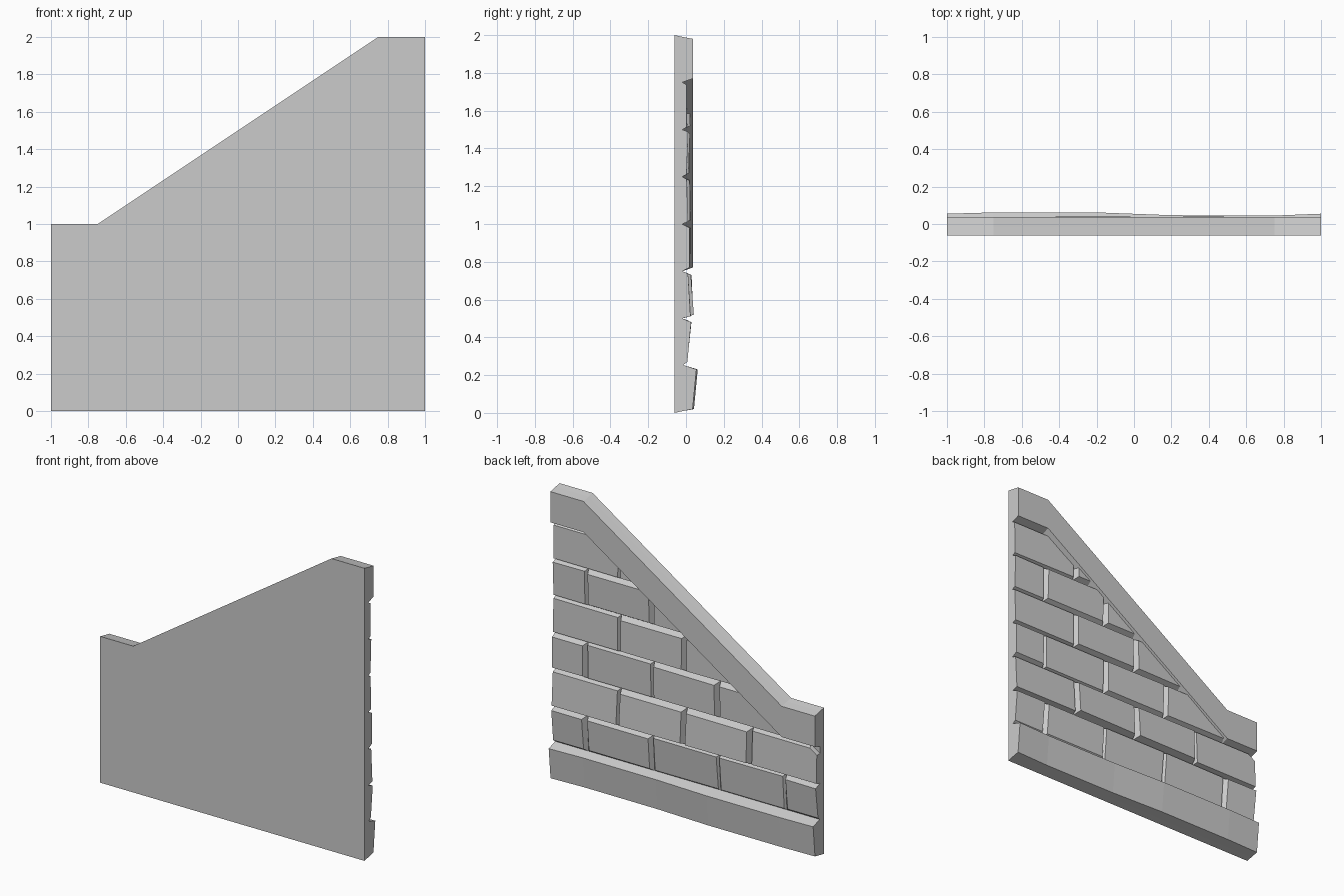
import bpy, bmesh, random
from mathutils import Vector

if "Cube" in bpy.data.objects:
    bpy.data.objects.remove(bpy.data.objects["Cube"])

random.seed(4)
FRONT, MORTAR, BACK = -0.062, -0.02, 0.037
TOP = [(-1, 1), (-0.75, 1), (0.75, 2), (1, 2)]      # stepped, sloping top edge


def finish(name, bm):
    bmesh.ops.recalc_face_normals(bm, faces=bm.faces[:])
    mesh = bpy.data.meshes.new(name)
    bm.to_mesh(mesh)
    bm.free()
    obj = bpy.data.objects.new(name, mesh)
    bpy.context.collection.objects.link(obj)
    return obj


def loft(bm, rings):
    """Skin closed rings of points and cap both ends; returns new vertices."""
    loops = [[bm.verts.new(p) for p in ring] for ring in rings]
    for a, b in zip(loops, loops[1:]):
        for i in range(len(a)):
            j = (i + 1) % len(a)
            bm.faces.new((a[i], a[j], b[j], b[i]))
    bm.faces.new(loops[0])
    bm.faces.new(loops[-1])
    return [v for loop in loops for v in loop]


def top_line(y, drop):
    return [(x, y, z - drop) for x, z in TOP]


# Backing slab: flat front, slightly tapered top and bottom
bm = bmesh.new()
loft(bm, [top_line(y, d) + [(1, y, d), (-1, y, d)] for y, d in ((FRONT, 0), (MORTAR, 0.009))])
finish("wall_slab", bm)

# Coping band following the top edge, chamfered on its long sides
bm = bmesh.new()
bands = []
for y, upper, lower in ((MORTAR, 0.009, 0.25), (BACK, 0.02, 0.23)):
    bands.append(([bm.verts.new(p) for p in top_line(y, upper)],
                  [bm.verts.new(p) for p in top_line(y, lower)]))
(u0, l0), (u1, l1) = bands
for i in range(3):
    for a, b in ((u0, l0), (u1, l1), (u0, u1), (l0, l1)):
        bm.faces.new((a[i], a[i + 1], b[i + 1], b[i]))
for i in (0, 3):
    bm.faces.new((u0[i], l0[i], l1[i], u1[i]))
finish("coping", bm)

# Base course with a gently wavy back face
bm = bmesh.new()
WAVE = [(-1, 0.055), (-0.75, 0.062), (-0.2, 0.062), (0.2, 0.047), (0.75, 0.045), (1, 0.055)]
loft(bm, [[(x, MORTAR, 0.009), (x, y - 0.02, 0.02), (x, y, 0.23), (x, MORTAR, 0.255)]
          for x, y in WAVE])
finish("base_course", bm)

# Brick rows from bottom to top: back depth at lower edge and upper edge,
# then one flag per brick from x = 1 towards x = -1 (0 = recessed, 1 = raised)
ROWS = [
    (0.008, 0.030, (1, 1, 0, 0, 1)),
    (0.042, 0.030, (0, 1, 1, 0)),
    (0.022, 0.026, (1, 0, 1, 1, 1)),
    (0.026, 0.022, (0, 1, 1, 1)),
    (0.020, 0.026, (0, 1, 1)),
    (0.024, 0.020, (0, 1)),
]
for r, (low, high, raised) in enumerate(ROWS):
    bm = bmesh.new()
    z0, z1 = 0.25 + 0.25 * r, 0.5 + 0.25 * r
    right = 1.0
    for i, up in enumerate(raised):
        width = 0.25 if r % 2 == 0 and i == 0 else 0.5
        left = max(-1.0, right - width)
        g = 0.02 if up else 0.012                   # chamfer width
        a = left + (g if left > -1 else 0)
        b = right - (g if right < 1 else 0)

        def depth(d):
            return max(-0.01, d - (0 if up else 0.014) - random.uniform(0, 0.007))

        loft(bm, [
            [(left, MORTAR, z0), (right, MORTAR, z0), (right, MORTAR, z1), (left, MORTAR, z1)],
            [(a, depth(low), z0 + g), (b, depth(low), z0 + g),
             (b, depth(high), z1 - g), (a, depth(high), z1 - g)]])
        right = left
    # Trim the bricks beneath the sloping and level parts of the coping
    for co, no in (((0, 0, 1.37), (-2, 0, 3)), ((0, 0, 1.76), (0, 0, 1))):
        cut = bmesh.ops.bisect_plane(bm, geom=bm.verts[:] + bm.edges[:] + bm.faces[:],
                                     plane_co=Vector(co), plane_no=Vector(no).normalized(),
                                     clear_outer=True)
        edges = [e for e in cut["geom_cut"] if isinstance(e, bmesh.types.BMEdge)]
        if edges:
            bmesh.ops.holes_fill(bm, edges=edges)
    finish(f"brick_row_{r + 1}", bm)
